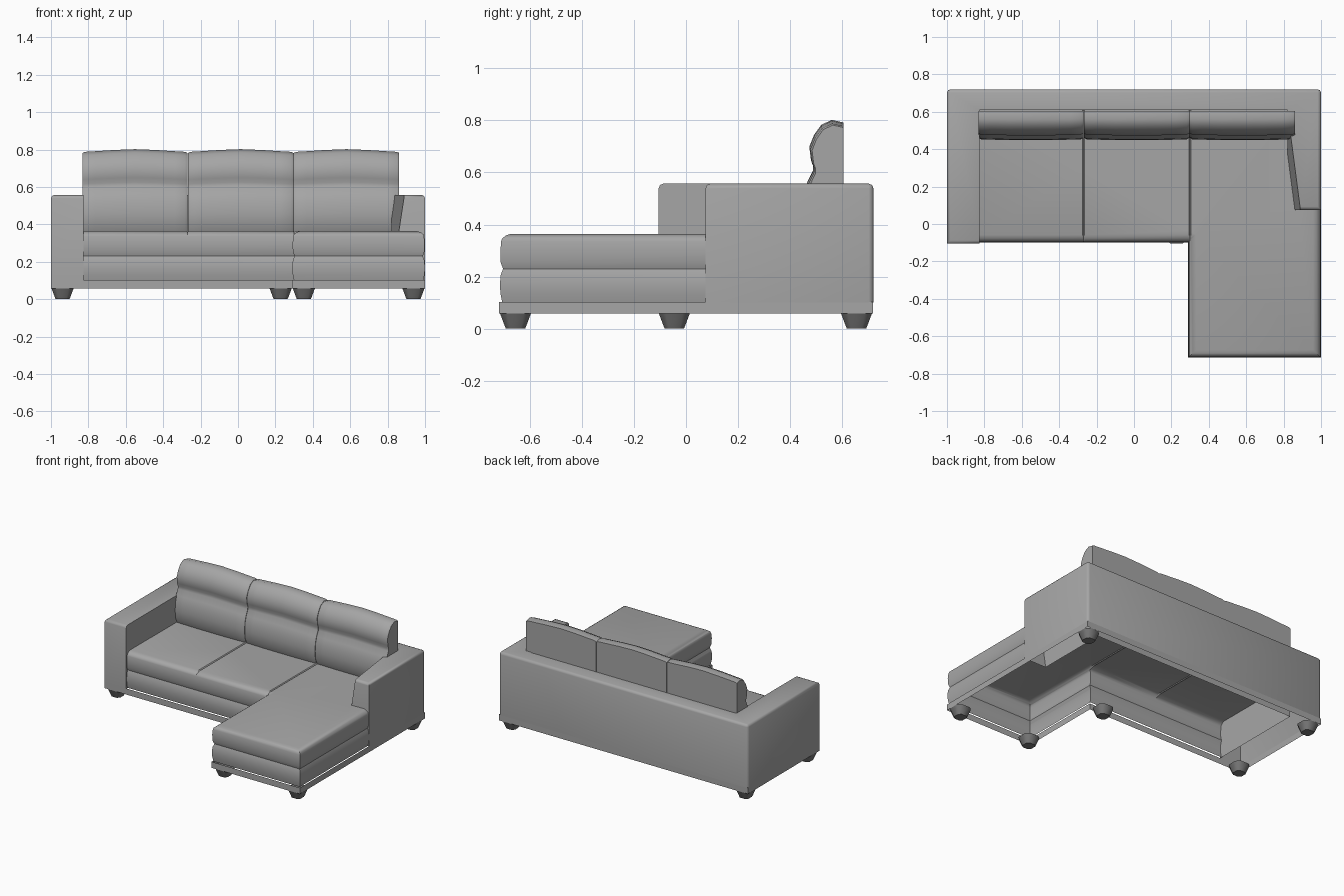
import bpy, bmesh
from mathutils import Vector

if "Cube" in bpy.data.objects:
    bpy.data.objects.remove(bpy.data.objects["Cube"])


def material(name, v):
    m = bpy.data.materials.new(name)
    m.diffuse_color = (v, v, v, 1)
    m.use_nodes = True
    m.node_tree.nodes["Principled BSDF"].inputs["Base Color"].default_value = m.diffuse_color
    return m


FABRIC = material("grey_upholstery", .38)
DARK = material("dark_feet", .19)


def finish(bm, name, angle=0.6, mat=FABRIC):
    bmesh.ops.recalc_face_normals(bm, faces=bm.faces)
    me = bpy.data.meshes.new(name)
    bm.to_mesh(me)
    bm.free()
    me.materials.append(mat)
    ob = bpy.data.objects.new(name, me)
    bpy.context.collection.objects.link(ob)
    bpy.ops.object.select_all(action='DESELECT')
    ob.select_set(True)
    bpy.context.view_layer.objects.active = ob
    bpy.ops.object.shade_smooth_by_angle(angle=angle)
    return ob


def loft(bm, rings, closed):
    # Bridge successive rings of points with quads
    vs = [[bm.verts.new(p) for p in r] for r in rings]
    n = len(vs[0])
    for a, b in zip(vs, vs[1:]):
        for i in range(n if closed else n - 1):
            j = (i + 1) % n
            bm.faces.new((a[i], a[j], b[j], b[i]))
    return vs


def inset_path(path, d):
    # Offset an open path to its left with mitred corners
    pts = [Vector(p) for p in path]
    segs = [(b - a).normalized() for a, b in zip(pts, pts[1:])]
    nrm = [Vector((-s.y, s.x)) for s in segs]
    out = []
    for i, p in enumerate(pts):
        if i == 0:
            out.append(p + nrm[0] * d)
        elif i == len(pts) - 1:
            out.append(p + nrm[-1] * d)
        else:
            out.append(p + (nrm[i - 1] + nrm[i]) * d)
    return out


# Arms and back: one U-shaped upholstered shell, open underneath
U = [(-1, -.105), (-.825, -.105), (-.825, .61), (.82, .61),
     (.82, .075), (1, .075), (1, .72), (-1, .72)]
bm = bmesh.new()
top_u = list(U)
top_u[4] = (.89, .075)           # right arm leans outwards at the front
low, top = loft(bm, [[(x, y, .10) for x, y in U],
                     [(x, y, .557) for x, y in top_u]], True)
bm.faces.new(top)
tops = [e for e in bm.edges if all(v.co.z > .5 for v in e.verts)
        and not all(abs(v.co.x) < .9 for v in e.verts)]
corners = [e for e in bm.edges if all(v.co.y > .7 for v in e.verts)
           and abs(e.verts[0].co.z - e.verts[1].co.z) > .3]
bmesh.ops.bevel(bm, geom=tops + corners, offset=.018, segments=2,
                profile=.5, affect='EDGES')
finish(bm, "arms_and_back", 1.0)

# Bottom rail: thin L-shaped band
L = [(-1, -.105), (.29, -.105), (.29, -.718), (1, -.718), (1, .718), (-1, .718)]
bm = bmesh.new()
loft(bm, [[(x, y, z) for x, y in L] for z in (.058, .102)], True)
finish(bm, "bottom_rail")

# Seat: lower and upper padded layers swept along the front, capped on top
path = [(-.825, -.1), (.29, -.1), (.29, -.715), (1, -.715), (1, .11)]
levels = [(.102, .009), (.13, .003), (.165, 0), (.205, .003), (.23, .012),
          (.255, .003), (.3, .002), (.335, .005), (.347, .009),
          (.358, .024), (.364, .042)]
bm = bmesh.new()
rings = loft(bm, [[(p.x, p.y, z) for p in inset_path(path, d)]
                  for z, d in levels], False)
back = [bm.verts.new((x, y, .362)) for x, y in
        ((.88, .11), (.84, .61), (-.825, .61))]
cap = bm.faces.new(rings[-1] + back)
bmesh.ops.triangulate(bm, faces=[cap])
for sx in (-.27, .30):           # stitched seams between seats
    for dx in (-.006, 0, .006):
        bmesh.ops.bisect_plane(bm, geom=bm.verts[:] + bm.edges[:] + bm.faces[:],
                               plane_co=(sx + dx, 0, 0), plane_no=(1, 0, 0))
    for v in bm.verts:
        if abs(v.co.x - sx) < .001 and v.co.z > .34 and v.co.y > -.085:
            v.co.z -= .005
finish(bm, "seat", .62)

# Back cushions: side profile lofted along x with a soft crown
profile = [(.605, .36), (.47, .36), (.453, .4), (.448, .46), (.453, .52),
           (.467, .565), (.487, .605), (.489, .625), (.48, .65), (.474, .7),
           (.492, .745), (.52, .783), (.56, .802), (.605, .792)]
sections = [(0, .92, .955), (.025, .97, .968), (.12, .98, .975), (.3, 1, .99), (.5, 1, 1)]
sections += [(1 - t, s, k) for t, s, k in sections[-2::-1]]
for name, x0, x1 in (("left", -.832, -.27), ("middle", -.268, .296),
                     ("right", .298, .862)):
    bm = bmesh.new()
    r = loft(bm, [[(x0 + (x1 - x0) * t, .605 - (.605 - y) * s, .36 + (z - .36) * k)
                   for y, z in profile] for t, s, k in sections], True)
    bm.faces.new(r[0])
    bm.faces.new(r[-1])
    finish(bm, name + "_back_cushion", 1.0)

# Feet: tapered blocks with cut corners
for i, (fx, fy) in enumerate([(-.938, -.045), (.228, -.045), (.352, -.655),
                              (.938, -.655), (.938, .655), (-.938, .655)]):
    bm = bmesh.new()
    rings = []
    for z, h in ((0, .037), (.012, .042), (.06, .06)):
        c = h * .55
        rings.append([(fx + x, fy + y, z) for x, y in
                      ((h, -c), (h, c), (c, h), (-c, h),
                       (-h, c), (-h, -c), (-c, -h), (c, -h))])
    v = loft(bm, rings, True)
    bm.faces.new(v[0])
    bm.faces.new(v[-1])
    finish(bm, f"foot_{i + 1}", .9, DARK)
